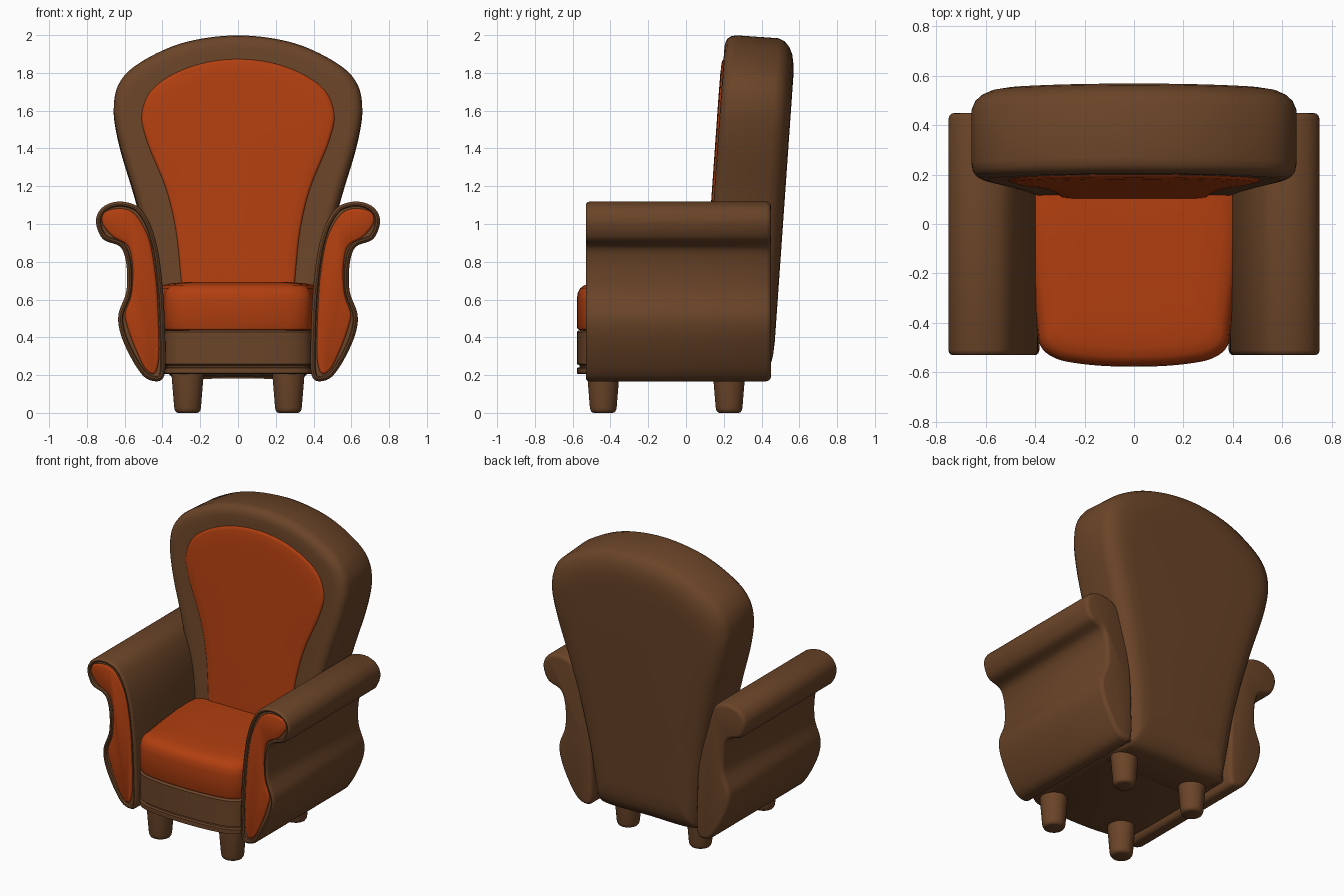
import bpy, bmesh, math
from mathutils import Vector

if "Cube" in bpy.data.objects:
    bpy.data.objects.remove(bpy.data.objects["Cube"])


def material(name, rgb):
    m = bpy.data.materials.new(name)
    m.diffuse_color = (*rgb, 1)
    m.use_nodes = True
    m.node_tree.nodes["Principled BSDF"].inputs["Base Color"].default_value = m.diffuse_color
    return m


BROWN = material("brown leather", (0.145, 0.058, 0.021))
ORANGE = material("orange fabric", (0.44, 0.049, 0.005))


def mirrored(half):
    """Close a half outline that starts and ends on the centre line."""
    return half + [(-x, v) for x, v in reversed(half) if x > 0]


def spline(points, steps=6):
    """Closed centripetal spline through the points."""
    p = [Vector(q) for q in points]
    n = len(p)
    k = [(p[(i + 1) % n] - p[i]).length ** 0.5 for i in range(n)]
    m = []
    for i in range(n):
        a, b, p0, p2 = k[i - 1], k[i], p[i - 1], p[(i + 1) % n]
        m.append((p[i] - p0) / a - (p2 - p0) / (a + b) + (p2 - p[i]) / b)
    out = []
    for i in range(n):
        j = (i + 1) % n
        for s in range(steps):
            t = s / steps
            out.append((2*t**3 - 3*t*t + 1) * p[i] + (t**3 - 2*t*t + t) * k[i] * m[i]
                       + (3*t*t - 2*t**3) * p[j] + (t**3 - t*t) * k[i] * m[j])
    return out


def shrink_scale(loop, d):
    lo = Vector((min(q.x for q in loop), min(q.y for q in loop)))
    hi = Vector((max(q.x for q in loop), max(q.y for q in loop)))
    c, h = (lo + hi) / 2, (hi - lo) / 2
    return [Vector((c.x + (q.x - c.x) * (1 - d / h.x),
                    c.y + (q.y - c.y) * (1 - d / h.y))) for q in loop]


def shrink_normal(loop, d):
    n = len(loop)
    area = sum(loop[i - 1].cross(loop[i]) for i in range(n))
    side = 1 if area > 0 else -1
    out = []
    for i in range(n):
        t = (loop[(i + 1) % n] - loop[i - 1]).normalized()
        out.append(loop[i] + Vector((-t.y, t.x)) * d * side)
    return out


def slab(name, points, sections, place, mat, shrink=shrink_scale):
    """Loft an outline through (depth, inset) sections and cap both ends."""
    loop = spline(points)
    bm = bmesh.new()
    rings = [[bm.verts.new(place(q.x, q.y, depth)) for q in shrink(loop, inset)]
             for depth, inset in sections]
    n = len(loop)
    for a, b in zip(rings, rings[1:]):
        for i in range(n):
            j = (i + 1) % n
            bm.faces.new((a[i], a[j], b[j], b[i]))
    bm.faces.new(rings[0])
    bm.faces.new(rings[-1])
    bmesh.ops.recalc_face_normals(bm, faces=bm.faces)
    me = bpy.data.meshes.new(name)
    bm.to_mesh(me)
    bm.free()
    me.materials.append(mat)
    ob = bpy.data.objects.new(name, me)
    bpy.context.collection.objects.link(ob)
    bpy.ops.object.select_all(action='DESELECT')
    bpy.context.view_layer.objects.active = ob
    ob.select_set(True)
    bpy.ops.object.shade_smooth_by_angle(angle=math.radians(40))
    return ob


def upright(x, y, z):
    return (x, y, z)


def leaning(x, z, y):
    return (x, y + 0.07 * (z - 1), z - 0.07 * (y - 0.18))


# Backrest: fan-shaped frame and padded panel
back = mirrored([(0, 2.0), (.275, 1.965), (.46, 1.89), (.59, 1.8), (.643, 1.715),
                 (.658, 1.61), (.65, 1.53), (.62, 1.395), (.555, 1.18), (.48, .9),
                 (.42, .6), (.375, .27), (.36, .215), (.31, .2), (0, .2)])
slab("backrest_frame", back,
     [(.512, .2), (.508, .13), (.498, .08), (.48, .042), (.455, .015), (.42, 0),
      (.2, 0), (.17, .006), (.152, .02), (.142, .04), (.138, .065), (.14, .1)],
     leaning, BROWN)
panel = mirrored([(0, 1.87), (.2, 1.845), (.37, 1.775), (.47, 1.69), (.51, 1.57),
                  (.487, 1.45), (.38, 1.18), (.33, .97), (.3, .69), (.28, .5), (0, .5)])
slab("backrest_panel", panel,
     [(.16, 0), (.14, 0), (.133, .006), (.129, .02), (.126, .08), (.125, .2)],
     leaning, ORANGE)

# Seat base with plinth groove, and cushion
plan = mirrored([(0, -.578), (.2, -.568), (.32, -.543), (.375, -.5), (.392, -.42),
                 (.392, .3), (.385, .38), (.35, .4), (0, .4)])
slab("seat_base", plan,
     [(.205, .008), (.21, 0), (.238, 0), (.242, .015), (.252, .015), (.258, 0),
      (.428, 0), (.436, .008), (.44, .03)], upright, BROWN)
cushion = [(x, min(y, .25)) for x, y in plan if y < .35 or x == 0]
slab("seat_cushion", cushion,
     [(.436, .02), (.442, .006), (.455, 0), (.6, 0), (.635, .005), (.66, .018),
      (.676, .04), (.686, .08), (.692, .16), (.694, .25)], upright, ORANGE)

# Scrolled arms with piped front panels
arm = [(.6, 1.117), (.66, 1.115), (.715, 1.09), (.745, 1.05), (.751, 1.0), (.715, .92),
       (.625, .88), (.597, .82), (.59, .65), (.633, .52), (.625, .43), (.56, .28),
       (.495, .19), (.455, .17), (.41, .171), (.39, .2), (.387, .44), (.4, .68),
       (.43, .89), (.475, 1.02), (.53, 1.092)]
arm_panel = [(.72, 1.01), (.708, 1.06), (.625, 1.082), (.555, 1.06), (.48, .945),
             (.44, .76), (.423, .545), (.423, .255), (.445, .207), (.48, .22),
             (.535, .32), (.588, .465), (.598, .52), (.565, .625), (.56, .8),
             (.585, .885), (.665, .935)]
for side, s in (("left", -1), ("right", 1)):
    def across(x, z, y, s=s):
        return (s * x, y, z)
    slab(side + "_arm", arm,
         [(.45, .026), (.447, .014), (.438, .005), (.425, 0), (-.51, 0), (-.523, .004),
          (-.53, .013), (-.528, .021), (-.518, .026)], across, BROWN, shrink_normal)
    slab(side + "_arm_panel", arm_panel,
         [(-.5, 0), (-.518, 0), (-.525, .004), (-.529, .012)],
         across, ORANGE, shrink_normal)

# Tapered legs
for end, y in (("front", -.438), ("rear", .228)):
    for side, x in (("left", -.267), ("right", .267)):
        ring = [(x + .085 * math.cos(a * math.pi / 4), y + .085 * math.sin(a * math.pi / 4))
                for a in range(8)]
        slab(f"{end}_{side}_leg", ring,
             [(0, .034), (.004, .024), (.015, .017), (.03, .014), (.19, .001), (.215, 0)],
             upright, BROWN)
